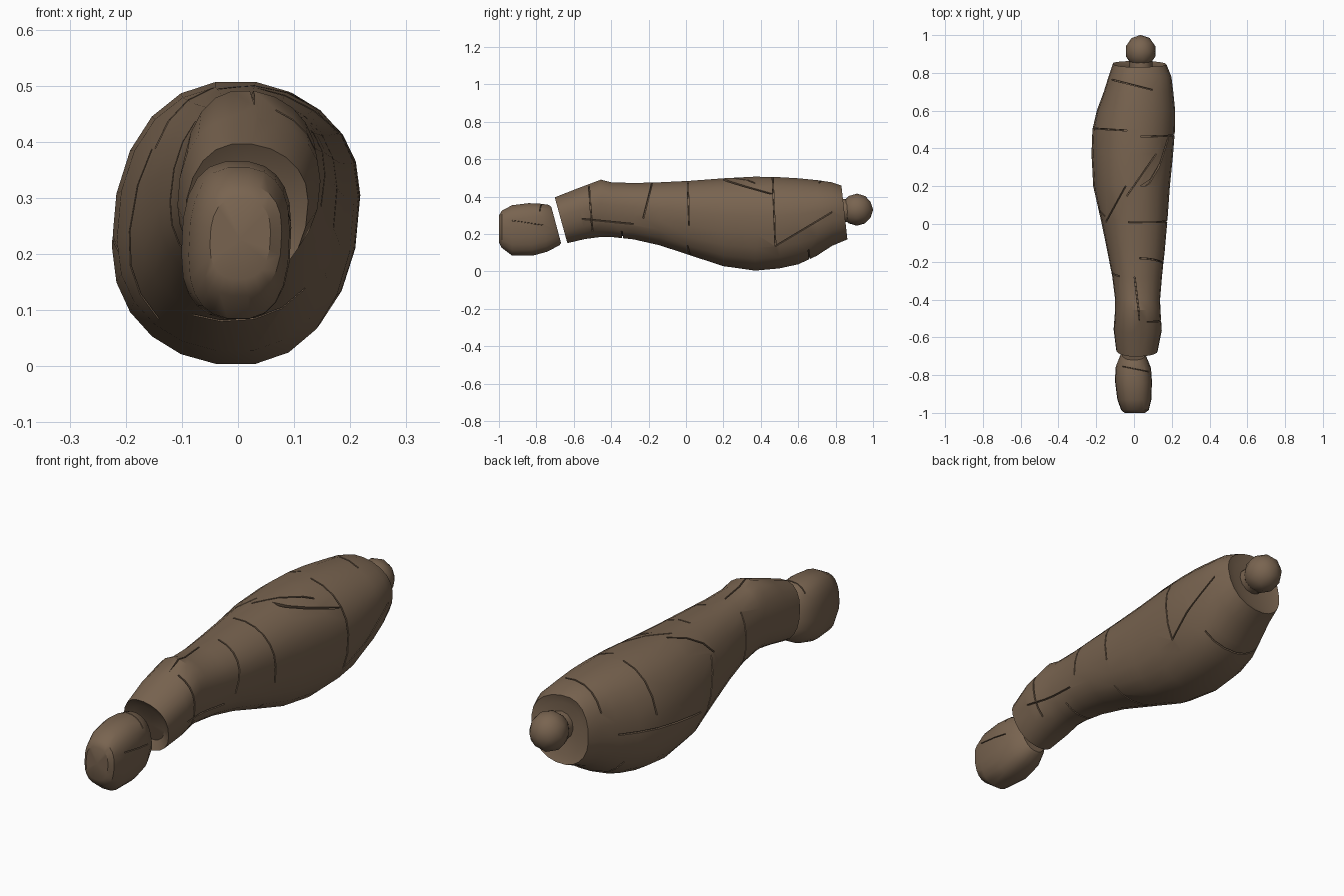
import bpy, bmesh, math
from mathutils import Vector

N = 22  # sides of every cross-section

brown = bpy.data.materials.new("weathered brown")
brown.diffuse_color = (0.19, 0.127, 0.08, 1)


def sgn_pow(v, p):
    return math.copysign(abs(v) ** p, v)


def ring(bm, y, tilt, zb, zt, xl, xr, power=0.92):
    """Lopsided oval: the widest point sits lower on the left than on the right."""
    zc, h = (zb + zt) / 2, (zt - zb) / 2
    xc = (xl + xr) / 2 * 0.35
    verts = []
    for i in range(N):
        a = 2 * math.pi * i / N
        c, s = sgn_pow(math.cos(a), power), sgn_pow(math.sin(a), power)
        side = xr - xc if c > 0 else xc - xl
        mid = zc + h * 0.16 * c                 # slant of the oval
        z = mid + s * ((zt - mid) if s > 0 else (mid - zb))
        verts.append(bm.verts.new((xc + side * c, y - tilt * (z - zc) / h, z)))
    return verts


def loft(bm, rows):
    rings = [ring(bm, *r) for r in rows]
    for a, b in zip(rings, rings[1:]):
        for i in range(N):
            j = (i + 1) % N
            bm.faces.new((a[i], a[j], b[j], b[i]))
    for r in (rings[0], rings[-1]):             # fan caps
        mid = bm.verts.new(sum((v.co for v in r), Vector()) / N)
        for i in range(N):
            bm.faces.new((r[i], r[(i + 1) % N], mid))
    bmesh.ops.recalc_face_normals(bm, faces=bm.faces)


def crack(bm, point, normal, reach, width=0.006, depth=0.012):
    """Cut a short narrow groove where a plane meets the surface near a point."""
    p, n = Vector(point), Vector(normal).normalized()

    def near():
        return [f for f in bm.faces if (f.calc_center_median() - p).length < reach]
    for off in (-width / 2, width / 2):
        fs = near()
        geom = list({v for f in fs for v in f.verts}) + list({e for f in fs for e in f.edges}) + fs
        bmesh.ops.bisect_plane(bm, geom=geom, dist=1e-5, plane_co=p + n * off, plane_no=n)
    strip = [f for f in near()
             if all(abs((v.co - p).dot(n)) < width / 2 + 2e-4 for v in f.verts)]
    if strip:
        bmesh.ops.inset_region(bm, faces=strip, thickness=0.0008, depth=-depth,
                               use_boundary=True, use_even_offset=False)


def finish(bm, name, angle=32):
    me = bpy.data.meshes.new(name)
    bm.to_mesh(me)
    bm.free()
    ob = bpy.data.objects.new(name, me)
    bpy.context.collection.objects.link(ob)
    me.materials.append(brown)
    bpy.ops.object.select_all(action='DESELECT')
    ob.select_set(True)
    bpy.context.view_layer.objects.active = ob
    bpy.ops.object.shade_smooth_by_angle(angle=math.radians(angle))
    return ob


# Main limb: y, tilt, bottom z, top z, left x, right x
bm = bmesh.new()
loft(bm, [
    (-0.645, 0.03, 0.19, 0.36, -0.06, 0.085),
    (-0.668, 0.034, 0.15, 0.397, -0.095, 0.125),
    (-0.56, 0.02, 0.172, 0.445, -0.108, 0.147),
    (-0.455, 0.00, 0.183, 0.492, -0.100, 0.140),
    (-0.40, 0.00, 0.183, 0.478, -0.100, 0.138),
    (-0.28, 0.00, 0.170, 0.474, -0.115, 0.148),
    (-0.14, 0.00, 0.138, 0.478, -0.142, 0.163),
    (0.02, 0.00, 0.085, 0.486, -0.175, 0.177),
    (0.20, 0.00, 0.026, 0.500, -0.216, 0.190),
    (0.37, 0.00, 0.002, 0.509, -0.225, 0.207),
    (0.50, 0.00, 0.014, 0.506, -0.220, 0.217),
    (0.60, 0.00, 0.036, 0.500, -0.197, 0.218),
    (0.70, 0.00, 0.082, 0.490, -0.160, 0.208),
    (0.78, 0.00, 0.135, 0.478, -0.135, 0.198),
    (0.847, 0.016, 0.170, 0.460, -0.112, 0.172),
    (0.835, 0.012, 0.205, 0.425, -0.075, 0.13),
])
# Cracks between the broken plates: point, plane normal, reach
for point, normal, reach in [
    ((0.13, 0.012, 0.40), (0, 1, 0.03), 0.17),
    ((0.18, 0.47, 0.34), (0, 1, 0.04), 0.22),
    ((0.12, 0.30, 0.46), (0.1, 0.25, 1), 0.14),
    ((0.20, 0.62, 0.22), (0, -0.6, 1), 0.16),
    ((0.14, -0.20, 0.40), (0, 1, -0.25), 0.12),
    ((0.13, -0.45, 0.27), (0, 0.1, 1), 0.15),
    ((0.12, -0.51, 0.34), (0, 1, 0.08), 0.13),
    ((0.02, -0.42, 0.48), (1, 0.12, 0), 0.12),
    ((-0.10, 0.10, 0.44), (1, -0.55, 0), 0.17),
    ((-0.12, 0.50, 0.44), (0.06, 1, 0), 0.13),
    ((0.04, 0.26, 0.50), (1, -0.7, 0), 0.16),
    ((-0.20, 0.42, 0.24), (0, -0.15, 1), 0.24),
    ((-0.18, 0.10, 0.24), (0, 1, 0.4), 0.16),
    ((-0.12, -0.25, 0.30), (0, 1, 0.2), 0.14),
    ((-0.02, 0.74, 0.47), (0.25, 1, 0), 0.12),
    ((0.00, 0.66, 0.07), (0, 1, 0.1), 0.17),
    ((0.01, 0.03, 0.09), (0.2, 1, 0), 0.15),
    ((0.00, -0.34, 0.18), (0, 1, 0.1), 0.12),
]:
    crack(bm, point, normal, reach)
finish(bm, "main_limb")

# Separate end block across the narrow gap at the front
bm = bmesh.new()
loft(bm, [
    (-1.0, 0.0, 0.155, 0.300, -0.050, 0.058, 0.8),
    (-0.985, 0.0, 0.125, 0.325, -0.068, 0.078, 0.8),
    (-0.93, 0.0, 0.084, 0.355, -0.088, 0.092, 0.78),
    (-0.83, 0.01, 0.083, 0.366, -0.101, 0.095, 0.78),
    (-0.76, 0.02, 0.105, 0.363, -0.097, 0.090, 0.8),
    (-0.705, 0.03, 0.140, 0.357, -0.074, 0.066, 0.85),
    (-0.694, 0.026, 0.152, 0.345, -0.062, 0.056, 0.85),
])
crack(bm, (0.09, -0.85, 0.26), (0, 0.15, 1), 0.10, 0.004, 0.008)
crack(bm, (0.02, -0.77, 0.35), (0.2, 1, 0), 0.08, 0.004, 0.008)
finish(bm, "front_end_block")

# Ball joint and its short neck at the back
bm = bmesh.new()
bmesh.ops.create_icosphere(bm, subdivisions=2, radius=1)
for v in bm.verts:
    v.co = (0.035 + v.co.x * 0.082, 0.914 + v.co.y * 0.087, 0.33 + v.co.z * 0.086)
finish(bm, "back_ball_joint", 40)

bpy.ops.mesh.primitive_cylinder_add(vertices=12, radius=0.062, depth=0.1,
                                    location=(0.035, 0.84, 0.325),
                                    rotation=(math.pi / 2, 0, 0))
neck = bpy.context.object
neck.name = "ball_neck"
neck.data.materials.append(brown)
bpy.ops.object.shade_smooth_by_angle(angle=math.radians(32))
